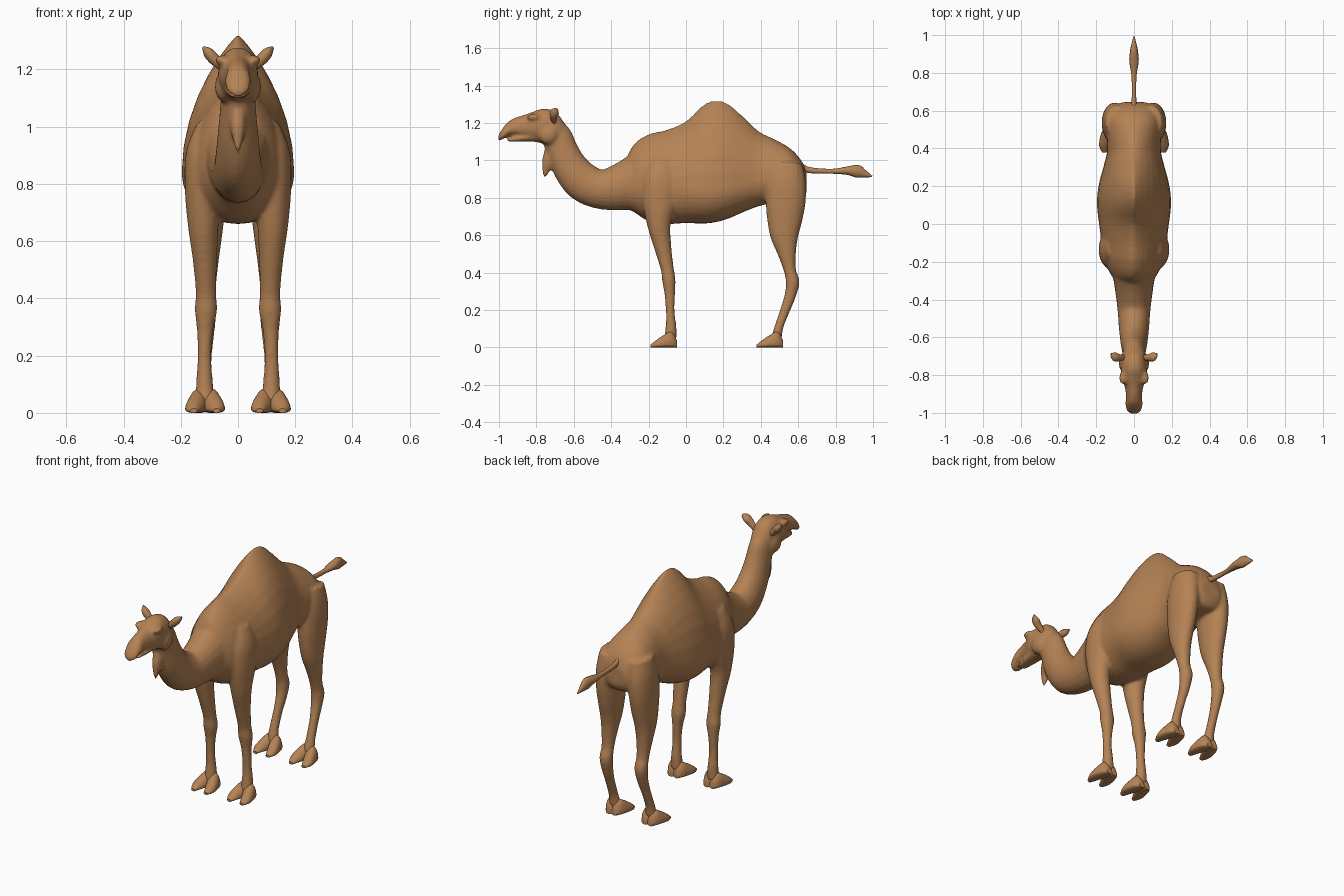
import bpy, bmesh, math
from mathutils import Vector, Matrix

tan = bpy.data.materials.new("camel tan")
tan.diffuse_color = (0.46, 0.225, 0.09, 1)


def smooth_path(rows, n):
    """Catmull-Rom interpolation of tuples of any length."""
    out = []
    for i in range(len(rows) - 1):
        a, b = rows[max(i - 1, 0)], rows[i]
        c, d = rows[i + 1], rows[min(i + 2, len(rows) - 1)]
        for k in range(n):
            t = k / n
            out.append([0.5 * (2 * q + (r - p) * t + (2 * p - 5 * q + 4 * r - s) * t * t
                               + (3 * q - p - 3 * r + s) * t ** 3)
                        for p, q, r, s in zip(a, b, c, d)])
    return out + [list(rows[-1])]


def skin(bm, rings):
    """Bridge rings of points into a closed solid."""
    vs = [[bm.verts.new(p) for p in r] for r in rings]
    n = len(vs[0])
    faces = [bm.faces.new((a[i], a[(i + 1) % n], b[(i + 1) % n], b[i]))
             for a, b in zip(vs, vs[1:]) for i in range(n)]
    faces += [bm.faces.new(vs[0][::-1]), bm.faces.new(vs[-1])]
    bmesh.ops.recalc_face_normals(bm, faces=faces)


def tube(bm, rows, side=1, n=4, seg=20):
    """Loft ellipses (x, y, z, half width, half depth) along a path."""
    rows = smooth_path(rows, n)
    pts = [Vector((r[0] * side, r[1], r[2])) for r in rows]
    rings = []
    for i, r in enumerate(rows):
        t = (pts[min(i + 1, len(pts) - 1)] - pts[max(i - 1, 0)]).normalized()
        u = Vector((1, 0, 0))
        u = (u - t * u.dot(t)).normalized()
        v = t.cross(u)
        angles = [2 * math.pi * k / seg for k in range(seg)]
        rings.append([pts[i] + u * max(r[3], .002) * math.cos(a)
                      + v * max(r[4], .002) * math.sin(a) for a in angles])
    skin(bm, rings)


def slices(bm, rows, cx=0, side=1, n=4, seg=32):
    """Loft upright slices (y, top, bottom, widest z, half width, ridge power, x offset)."""
    rings = []
    for y, top, bot, mid, w, p, dx in smooth_path(rows, n):
        ring = []
        for k in range(seg):
            c, s = math.cos(2 * math.pi * k / seg), math.sin(2 * math.pi * k / seg)
            e = p if s > 0 else 0.9
            x = math.copysign(abs(c) ** e, c) * w
            ring.append(Vector((side * (cx + dx + x), y,
                                mid + s * ((top - mid) if s > 0 else (mid - bot)))))
        rings.append(ring)
    skin(bm, rings)


def blob(bm, loc, size):
    m = Matrix.Translation(loc) @ Matrix.Diagonal((*size, 1))
    bmesh.ops.create_uvsphere(bm, u_segments=20, v_segments=12, radius=1, matrix=m)


def finish(bm, name, angle=60):
    me = bpy.data.meshes.new(name)
    bm.to_mesh(me)
    bm.free()
    me.materials.append(tan)
    ob = bpy.data.objects.new(name, me)
    bpy.context.collection.objects.link(ob)
    bpy.ops.object.select_all(action='DESELECT')
    ob.select_set(True)
    bpy.context.view_layer.objects.active = ob
    bpy.ops.object.shade_smooth_by_angle(angle=math.radians(angle))
    return ob


body = bmesh.new()

# torso with hump
slices(body, [
    (-.33, .98, .75, .86, .075, 1.0, 0), (-.28, 1.085, .725, .86, .115, 1.2, 0),
    (-.20, 1.14, .675, .85, .155, 1.4, 0), (-.10, 1.165, .66, .85, .172, 1.5, 0),
    (0, 1.21, .665, .85, .185, 1.6, 0), (.09, 1.295, .662, .84, .196, 1.75, 0),
    (.16, 1.322, .67, .84, .194, 1.8, 0), (.23, 1.30, .69, .85, .182, 1.75, 0),
    (.31, 1.23, .725, .87, .16, 1.5, 0), (.39, 1.155, .755, .89, .142, 1.3, 0),
    (.48, 1.11, .775, .90, .145, 1.15, 0), (.56, 1.062, .78, .89, .148, 1.0, 0),
    (.62, .995, .79, .88, .115, 1.0, 0), (.645, .93, .83, .88, .06, 1.0, 0)])

# curved neck
tube(body, [
    (0, -.18, .91, .13, .18), (0, -.32, .865, .105, .135), (0, -.45, .845, .088, .107),
    (0, -.55, .885, .08, .105), (0, -.62, .965, .072, .095), (0, -.66, 1.05, .064, .085),
    (0, -.69, 1.13, .058, .08), (0, -.71, 1.18, .05, .06)])

# skull and upper muzzle
slices(body, [
    (-.62, 1.155, 1.10, 1.13, .025, 1, 0), (-.66, 1.215, 1.075, 1.14, .05, 1, 0),
    (-.70, 1.262, 1.075, 1.16, .064, .9, 0), (-.76, 1.277, 1.09, 1.18, .07, .9, 0),
    (-.81, 1.263, 1.105, 1.185, .066, .9, 0), (-.86, 1.245, 1.12, 1.175, .05, 1, 0),
    (-.91, 1.23, 1.135, 1.17, .042, 1, 0), (-.95, 1.208, 1.132, 1.155, .046, 1, 0),
    (-.985, 1.165, 1.11, 1.135, .04, 1, 0), (-1.005, 1.13, 1.105, 1.115, .02, 1, 0)])
# lower jaw and throat tuft
tube(body, [(0, -.74, 1.125, .05, .04), (0, -.82, 1.125, .045, .025),
            (0, -.90, 1.115, .036, .016), (0, -.955, 1.107, .024, .008)])
tube(body, [(0, -.70, 1.08, .03, .05), (0, -.735, 1.0, .028, .035),
            (0, -.748, .95, .017, .022), (0, -.757, .905, .006, .006)])

for side in (1, -1):
    # brows and cheeks
    blob(body, (side * .058, -.815, 1.232), (.022, .035, .018))
    blob(body, (side * .048, -.735, 1.14), (.033, .055, .055))
    # front leg with shoulder
    tube(body, [
        (.09, -.12, 1.0, .055, .075), (.113, -.13, .9, .07, .105), (.122, -.14, .78, .064, .095),
        (.122, -.145, .66, .054, .064), (.116, -.125, .54, .043, .047), (.112, -.10, .42, .036, .035),
        (.112, -.092, .36, .040, .036), (.115, -.087, .29, .029, .029), (.117, -.085, .2, .025, .023),
        (.117, -.080, .11, .029, .029), (.115, -.085, .04, .036, .034)], side)
    # back leg with haunch
    tube(body, [
        (.085, .54, .98, .065, .085), (.10, .537, .88, .069, .105), (.105, .533, .78, .066, .107),
        (.107, .528, .69, .06, .096), (.11, .526, .6, .052, .077), (.112, .54, .5, .041, .049),
        (.112, .556, .41, .034, .033), (.112, .57, .35, .036, .037), (.112, .558, .28, .030, .031),
        (.115, .53, .2, .024, .027), (.117, .497, .11, .027, .024), (.115, .482, .04, .034, .030)], side)

# blend the flesh into one skin
ob = finish(body, "body")
rm = ob.modifiers.new("blend", 'REMESH')
rm.mode = 'VOXEL'
rm.voxel_size = 0.009
rm.use_smooth_shade = True
sm = ob.modifiers.new("soften", 'SMOOTH')
sm.factor = 0.5
sm.iterations = 6

# two-toed feet
for label, y0 in (("front", -.085), ("back", .482)):
    for word, side in (("right", 1), ("left", -1)):
        bm = bmesh.new()
        for d in (1, -1):
            slices(bm, [
                (y0 + .037, .035, 0, .012, .018, 1, d * .018),
                (y0 + .01, .085, 0, .015, .034, 1, d * .020),
                (y0 - .03, .068, 0, .015, .036, 1, d * .030),
                (y0 - .07, .042, 0, .012, .029, 1, d * .040),
                (y0 - .104, .015, 0, .008, .013, 1, d * .040)], .115, side, 3, 20)
        finish(bm, f"{label}_foot_{word}", 50)

# ears
for word, side in (("right", 1), ("left", -1)):
    bm = bmesh.new()
    tube(bm, [(.05, -.705, 1.205, .014, .012), (.082, -.708, 1.235, .02, .02),
              (.104, -.702, 1.258, .018, .024), (.122, -.69, 1.275, .004, .008)], side, 4, 14)
    finish(bm, f"ear_{word}")

# tail with tuft
bm = bmesh.new()
tube(bm, [(0, .60, .972, .014, .022), (0, .66, .948, .012, .016), (0, .78, .942, .013, .013),
          (0, .86, .945, .025, .022), (0, .915, .942, .021, .034), (0, .95, .93, .014, .022),
          (0, .995, .914, .002, .004)], 1, 4, 12)
finish(bm, "tail")
